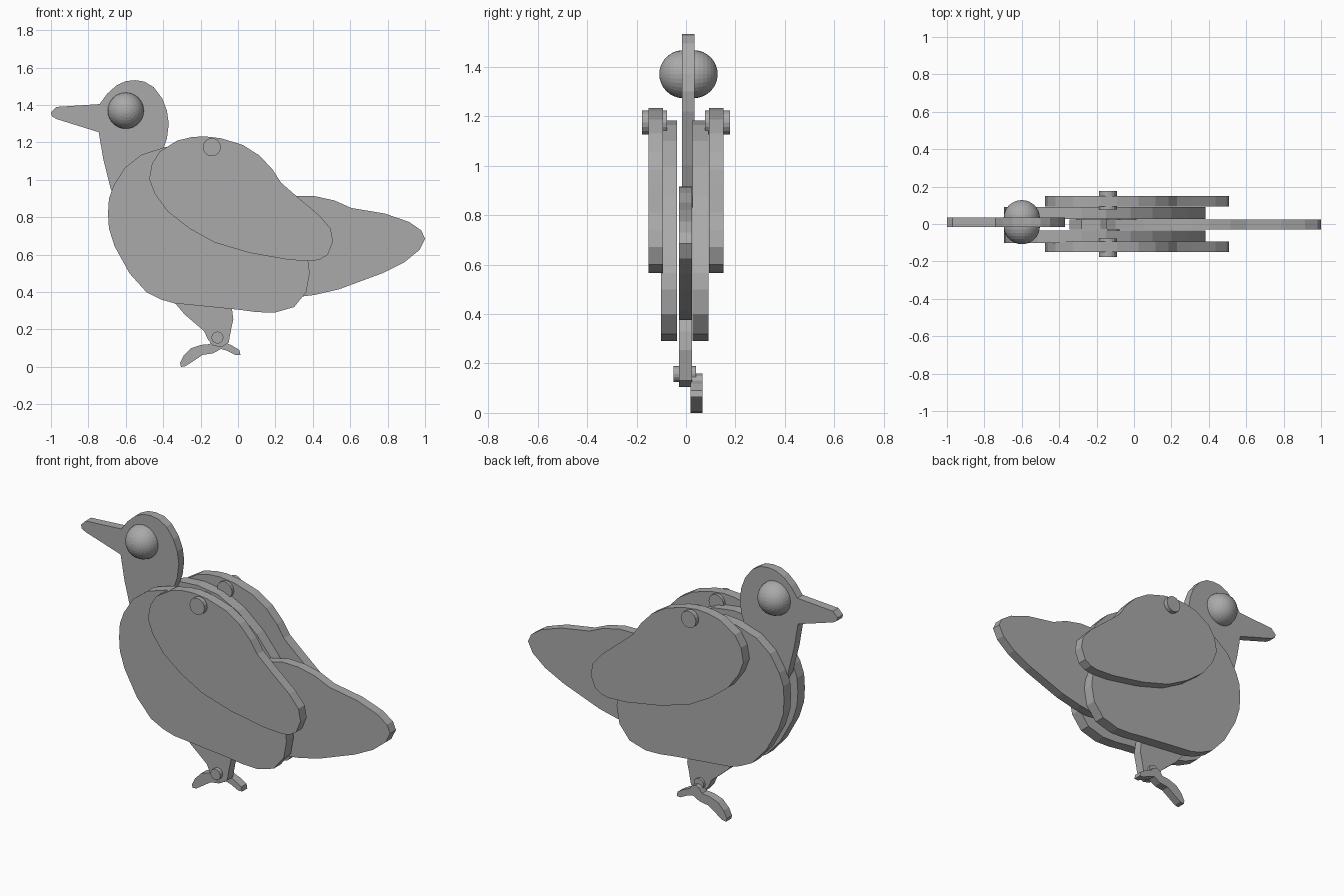
import bpy
import bmesh
from math import pi
from mathutils import Matrix, Vector

cube = bpy.data.objects.get("Cube")
if cube:
    bpy.data.objects.remove(cube, do_unlink=True)

grey = bpy.data.materials.new("plain_grey")
grey.use_nodes = True
COLOUR = (0.4, 0.4, 0.4, 1)
grey.diffuse_color = COLOUR
grey.node_tree.nodes["Principled BSDF"].inputs["Base Color"].default_value = COLOUR


def finish(name, bm):
    """Turn a bmesh into a named, coloured object."""
    bmesh.ops.recalc_face_normals(bm, faces=bm.faces)
    mesh = bpy.data.meshes.new(name)
    bm.to_mesh(mesh)
    bm.free()
    mesh.materials.append(grey)
    obj = bpy.data.objects.new(name, mesh)
    bpy.context.collection.objects.link(obj)
    return obj


def plate(name, outline, y0, y1):
    """Cut a flat board with the given x-z outline, between two depths."""
    bm = bmesh.new()
    face = bm.faces.new([bm.verts.new((x, y0, z)) for x, z in outline])
    made = bmesh.ops.extrude_face_region(bm, geom=[face], use_keep_orig=True)["geom"]
    verts = [v for v in made if isinstance(v, bmesh.types.BMVert)]
    bmesh.ops.translate(bm, verts=verts, vec=(0, y1 - y0, 0))
    return finish(name, bm)


def peg(name, x, z, radius, y0, y1):
    """Round dowel lying along y."""
    bm = bmesh.new()
    place = Matrix.Translation((x, (y0 + y1) / 2, z)) @ Matrix.Rotation(pi / 2, 4, "X")
    bmesh.ops.create_cone(bm, cap_ends=True, segments=16, radius1=radius,
                          radius2=radius, depth=y1 - y0, matrix=place)
    return finish(name, bm)


def ball(name, centre, radius):
    """Bead with its poles along y."""
    bm = bmesh.new()
    place = Matrix.Translation(Vector(centre)) @ Matrix.Rotation(pi / 2, 4, "X")
    bmesh.ops.create_uvsphere(bm, u_segments=32, v_segments=16, radius=radius, matrix=place)
    return finish(name, bm)


# Head with beak and neck
head = [(-1, 1.36), (-.97, 1.39), (-.74, 1.405), (-.7, 1.46), (-.65, 1.505),
        (-.6, 1.528), (-.55, 1.533), (-.5, 1.525), (-.45, 1.495), (-.405, 1.435),
        (-.38, 1.37), (-.37, 1.3), (-.38, 1.22), (-.41, 1.13), (-.45, 1),
        (-.5, .88), (-.57, .83), (-.64, .87), (-.68, .95), (-.72, 1.11),
        (-.745, 1.255), (-.97, 1.325), (-.995, 1.34)]
plate("head", head, -.016, .034)

# Tail board, tapering in between the body halves
tail = [(-.15, .66), (-.1, .75), (.05, .83), (.2, .89), (.31, .915), (.41, .913),
        (.515, .89), (.605, .85), (.785, .82), (.915, .775), (.98, .73), (1, .685),
        (.97, .625), (.89, .56), (.77, .5), (.54, .415), (.41, .385), (.33, .375),
        (.2, .39), (.05, .46), (-.1, .57)]
plate("tail", tail, -.029, .025)

# Leg
leg = [(-.34, .345), (-.285, .28), (-.18, .19), (-.163, .15), (-.135, .115),
       (-.09, .105), (-.05, .13), (-.037, .2), (-.025, .255), (-.035, .33),
       (-.09, .44), (-.18, .5), (-.28, .5), (-.345, .44)]
plate("leg", leg, -.029, .025)

# Foot with toes, behind the leg
foot = [(-.31, .02), (-.29, .06), (-.25, .1), (-.195, .118), (-.15, .122),
        (-.13, .15), (-.11, .16), (-.085, .15), (-.07, .13), (-.035, .116),
        (.008, .09), (.013, .064), (-.013, .064), (-.055, .085), (-.09, .096),
        (-.135, .072), (-.19, .064), (-.23, .037), (-.28, .004), (-.305, 0)]
plate("foot", foot, .019, .067)
peg("foot_peg", -.11, .157, .032, -.051, .04)

# Two body halves
body = [(-.39, 1.175), (-.28, 1.183), (-.15, 1.165), (-.02, 1.1), (.1, 1),
        (.2, .88), (.29, .74), (.35, .63), (.375, .565), (.383, .5), (.365, .4),
        (.3, .32), (.195, .29), (.1, .293), (.01, .305), (-.34, .34), (-.41, .36),
        (-.49, .4), (-.58, .5), (-.66, .645), (-.69, .74), (-.695, .82), (-.69, .9),
        (-.665, .97), (-.605, 1.065), (-.515, 1.135)]
plate("body_front", body, -.101, -.036)
plate("body_back", body, .027, .091)

# Wings, their pegs and the eyes come in pairs
wing = [(-.475, 1.005), (-.46, 1.085), (-.42, 1.15), (-.325, 1.21), (-.25, 1.228),
        (-.18, 1.233), (-.09, 1.222), (.025, 1.187), (.115, 1.13), (.185, 1.055),
        (.23, .985), (.31, .915), (.435, .81), (.495, .74), (.508, .67), (.48, .6),
        (.44, .575), (.395, .566), (.275, .572), (.06, .61), (-.125, .665),
        (-.26, .74), (-.375, .83), (-.445, .925)]
for side, s in (("front", -1), ("back", 1)):
    near, far = sorted((s * .094, s * .151))
    plate("wing_" + side, wing, near, far)
    near, far = sorted((s * .077, s * .177))
    peg("wing_peg_" + side, -.14, 1.175, .048, near, far)
    ball("eye_" + side, (-.6, .01 + s * .021, 1.37), .097)
